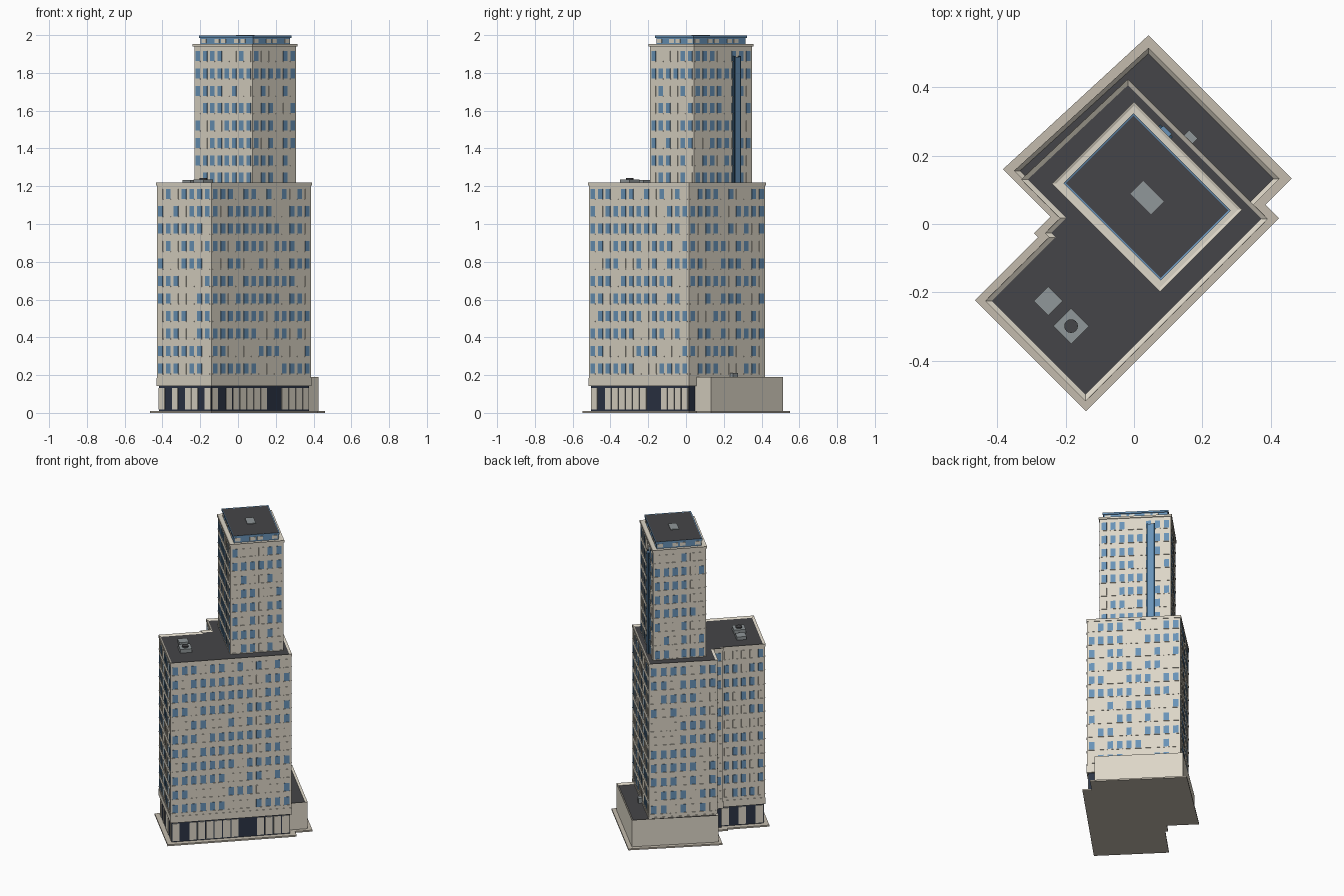
import bpy, bmesh, math, random
from mathutils import Vector, Matrix

if "Cube" in bpy.data.objects:
    bpy.data.objects.remove(bpy.data.objects["Cube"])

random.seed(4)
R45 = Matrix.Rotation(math.radians(45), 4, 'Z')   # the plan is drawn square, then turned 45 degrees


def mat(name, r, g, b):
    m = bpy.data.materials.new(name)
    m.diffuse_color = (r, g, b, 1)
    m.use_nodes = True
    m.node_tree.nodes["Principled BSDF"].inputs["Base Color"].default_value = m.diffuse_color
    return m


STONE = mat("stone", 0.72, 0.67, 0.57)
PAVE = mat("paving", 0.55, 0.50, 0.42)
ROOF = mat("roof", 0.06, 0.06, 0.065)
GLASS = mat("glass", 0.14, 0.29, 0.48)
DEEP = mat("deep_glass", 0.03, 0.08, 0.14)
DARK = mat("dark_glass", 0.025, 0.035, 0.06)
METAL = mat("metal", 0.28, 0.31, 0.32)


def finish(name, bm, *mats):
    bm.transform(R45)
    bmesh.ops.recalc_face_normals(bm, faces=bm.faces)
    me = bpy.data.meshes.new(name)
    bm.to_mesh(me)
    bm.free()
    for m in mats:
        me.materials.append(m)
    ob = bpy.data.objects.new(name, me)
    bpy.context.collection.objects.link(ob)
    return ob


def offset(pts, d):
    """Move every side of a counter-clockwise outline outward by d."""
    out, n = [], len(pts)
    for i in range(n):
        p = Vector(pts[i])
        a = (p - Vector(pts[i - 1])).normalized()
        b = (Vector(pts[(i + 1) % n]) - p).normalized()
        na, nb = Vector((a.y, -a.x)), Vector((b.y, -b.x))
        out.append(p + (na + nb) * (d / (1 + na.dot(nb))))
    return out


def prism(name, pts, z0, z1, m, parapet=0, drop=0.01, top=ROOF):
    """Extruded outline; a parapet width sinks a roof panel into its top."""
    bm = bmesh.new()
    base = bm.faces.new([bm.verts.new((p[0], p[1], z0)) for p in pts])
    ext = bmesh.ops.extrude_face_region(bm, geom=[base], use_keep_orig=True)["geom"]
    bmesh.ops.translate(bm, verts=[g for g in ext if isinstance(g, bmesh.types.BMVert)], vec=(0, 0, z1 - z0))
    bmesh.ops.recalc_face_normals(bm, faces=bm.faces)
    if parapet:
        f = next(f for f in bm.faces if f.normal.z > 0.9)
        bmesh.ops.inset_region(bm, faces=[f], thickness=parapet, use_even_offset=True)
        f.material_index = 1
        bmesh.ops.translate(bm, verts=f.verts, vec=(0, 0, -drop))
    return finish(name, bm, m, top)


def rect(u0, u1, v0, v1):
    return [(u0, v0), (u1, v0), (u1, v1), (u0, v1)]


def panel(bm, p0, p1, t, w, z, h, depth, index=0):
    """Thin upright box centred at fraction t of wall p0-p1."""
    p0, p1 = Vector(p0), Vector(p1)
    d = (p1 - p0).normalized()
    c = p0.lerp(p1, t)
    m = (Matrix.Translation((c.x, c.y, z)) @ Matrix.Rotation(math.atan2(d.y, d.x), 4, 'Z')
         @ Matrix.Diagonal((w, depth * 2, h, 1)))
    for v in bmesh.ops.create_cube(bm, size=1, matrix=m)["verts"]:
        for f in v.link_faces:
            f.material_index = index


def windows(name, walls, rows):
    """Grid of windows, some with pale blinds, each with a thin sill."""
    bm = bmesh.new()
    for p0, p1, n in walls:
        pitch = (Vector(p1) - Vector(p0)).length / n
        for z in rows:
            for i in range(n):
                t = (i + 0.5) / n
                panel(bm, p0, p1, t, pitch * 0.58, z, 0.053, 0.002, 0 if random.random() < 0.7 else 1)
                panel(bm, p0, p1, t, pitch * 0.66, z - 0.029, 0.004, 0.004, 1)
    return finish(name, bm, GLASS, STONE)


# Outlines in the square plan
body = [(-.463, -.263), (.284, -.263), (.284, .309), (-.138, .322),
        (-.138, .162), (-.2, .162), (-.2, .145), (-.463, .145)]
podium = [(.26, -.207), (.394, -.207), (.394, .334), (-.138, .358), (-.138, .29), (.26, .275)]
plate = [(-.486, -.288), (.312, -.288), (.312, -.232), (.42, -.232), (.42, .36),
         (-.158, .384), (-.158, .188), (-.226, .188), (-.226, .171), (-.486, .171)]
tower = rect(-.08, .247, -.188, .247)
pent = rect(-.055, .222, -.166, .224)

# Ground level: paving, low annex, recessed shopfront, fascia
prism("paving_plate", plate, 0, 0.01, PAVE)
prism("annex", podium, 0.01, 0.19, STONE, parapet=0.012, drop=0.012)
prism("shopfront_glass", offset(body, -0.008), 0.01, 0.146, DARK)
prism("fascia", offset(body, 0.002), 0.142, 0.186, STONE)

shop = offset(body, -0.008)
bm = bmesh.new()
for a, b, pattern in ((0, 1, "10111111001111"), (7, 0, "10101101"), (6, 7, "10101")):
    for i, c in enumerate(pattern):
        if c == "1":
            panel(bm, shop[a], shop[b], (i + 0.5) / len(pattern), 0.044, 0.075, 0.116, 0.004)
finish("shopfront_panels", bm, STONE)

# Main block with its coping and windows
prism("main_block", body, 0.186, 1.205, STONE)
prism("main_coping", offset(body, 0.003), 1.203, 1.22, STONE, parapet=0.013, drop=0.009)
windows("main_windows",
        [(body[0], body[1], 13), (body[1], body[2], 10), (body[2], body[3], 7),
         (body[3], body[4], 3), (body[5], body[4], 1), (body[6], body[7], 5), (body[7], body[0], 7)],
        [0.235 + 0.0925 * i for i in range(11)])

# Upper tower with its cornice and windows
prism("tower", tower, 1.205, 1.942, STONE)
prism("tower_cornice", offset(tower, 0.006), 1.94, 1.953, STONE, parapet=0.009, drop=0.004, top=STONE)
windows("tower_windows", [(tower[i], tower[(i + 1) % 4], n) for i, n in enumerate((6, 8, 6, 8))],
        [1.245 + 0.092 * i for i in range(8)])

# Glazed penthouse
prism("penthouse", pent, 1.945, 1.988, GLASS)
prism("penthouse_roof", offset(pent, 0.006), 1.986, 1.998, GLASS, parapet=0.005, drop=0.002)
bm = bmesh.new()
for k, n in enumerate((6, 8, 6, 8)):
    for i in range(n):
        if i % 3 != 1:
            panel(bm, pent[k], pent[(k + 1) % 4], (i + 0.5) / n, 0.034, 1.969, 0.022, 0.003)
finish("penthouse_panels", bm, STONE)

# Tall glass strip on the rear right face of the tower
prism("glass_strip", rect(.24, .264, .108, .142), 1.21, 1.885, GLASS)
for i, v in enumerate((.1, .142)):
    prism("strip_frame_%d" % i, rect(.24, .26, v, v + .009), 1.21, 1.89, DEEP)

# Roof equipment
prism("penthouse_hatch", rect(.055, .108, -.015, .07), 1.99, 2.0, METAL)
prism("roof_unit_plain", rect(-.366, -.306, -.012, .048), 1.208, 1.232, METAL)
prism("roof_unit_fan", rect(-.378, -.304, -.118, -.044), 1.208, 1.236, METAL)
prism("fan", [(-.341 + .02 * math.cos(a * math.pi / 8), -.081 + .02 * math.sin(a * math.pi / 8))
              for a in range(16)], 1.234, 1.244, ROOF)
prism("annex_vent", rect(.275, .308, .045, .08), 0.176, 0.21, METAL)
